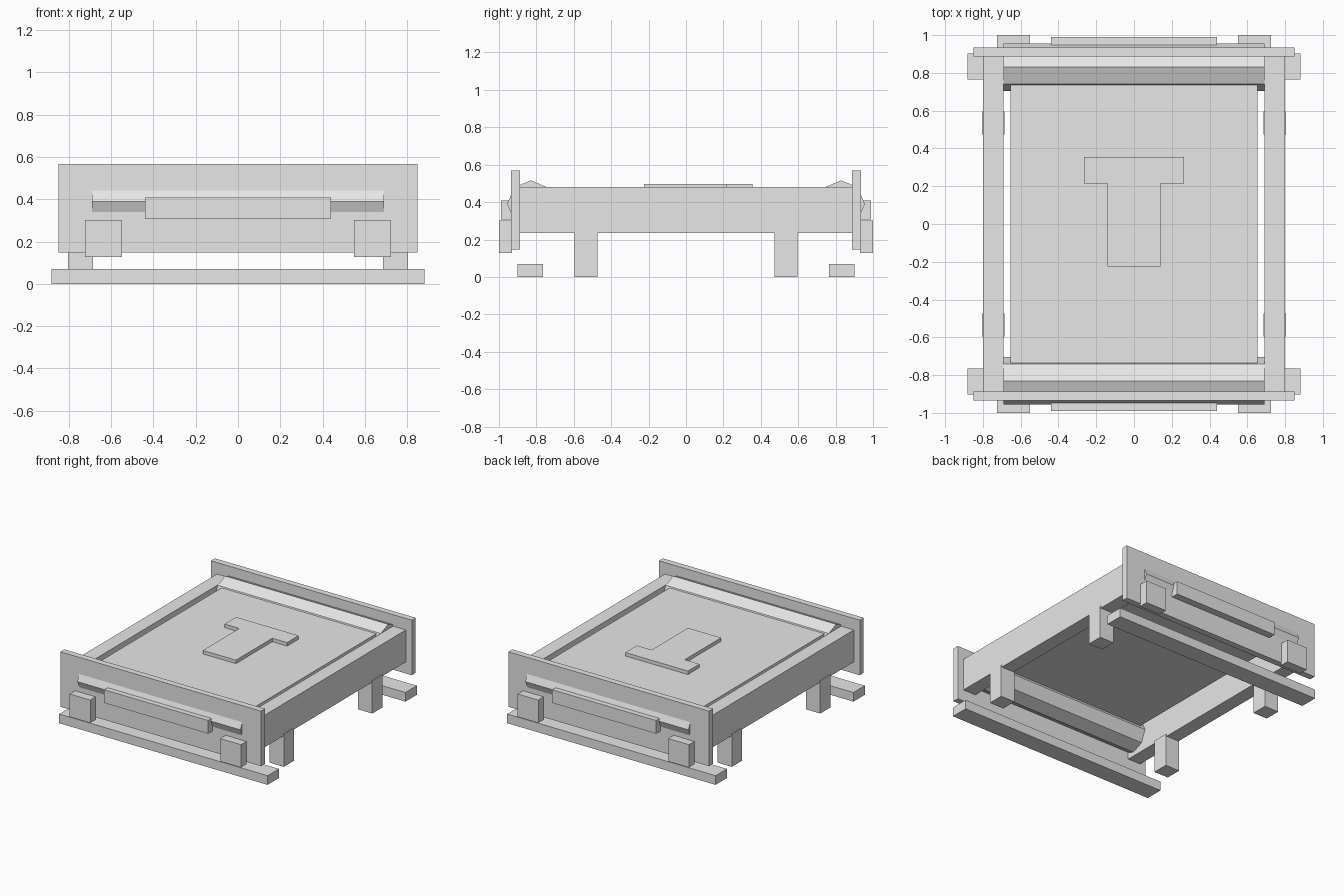
import bpy
import bmesh
import math
from mathutils import Matrix

cube = bpy.data.objects.get("Cube")
if cube:
    bpy.data.objects.remove(cube, do_unlink=True)

grey = bpy.data.materials.new("light_grey")
grey.use_nodes = True
COLOUR = (0.8, 0.8, 0.8, 1)
grey.diffuse_color = COLOUR
grey.node_tree.nodes["Principled BSDF"].inputs["Base Color"].default_value = COLOUR


def finish(name, bm):
    bmesh.ops.recalc_face_normals(bm, faces=bm.faces)
    mesh = bpy.data.meshes.new(name)
    bm.to_mesh(mesh)
    bm.free()
    mesh.materials.append(grey)
    obj = bpy.data.objects.new(name, mesh)
    bpy.context.collection.objects.link(obj)
    return obj


def box(name, x, y, z):
    """Box from (min, max) ranges on each axis."""
    bm = bmesh.new()
    bmesh.ops.create_cube(bm, size=1)
    for v in bm.verts:
        for i, (low, high) in enumerate((x, y, z)):
            v.co[i] = low if v.co[i] < 0 else high
    return finish(name, bm)


def span(sign, near, far):
    return tuple(sorted((sign * near, sign * far)))


# Floating deck between the rails
box("deck", (-0.655, 0.655), (-0.83, 0.83), (0.41, 0.47))

# Raised pad with a wide head and a narrower stem
outline = [(-0.14, -0.225), (0.14, -0.225), (0.14, 0.215), (0.265, 0.215)]
outline += [(0.265, 0.355), (-0.265, 0.355), (-0.265, 0.215), (-0.14, 0.215)]
bm = bmesh.new()
face = bm.faces.new([bm.verts.new((x, y, 0.47)) for x, y in outline])
raised = bmesh.ops.extrude_face_region(bm, geom=[face])["geom"]
for item in raised:
    if isinstance(item, bmesh.types.BMVert):
        item.co.z = 0.497
finish("raised_pad", bm)

# Front and back ends
for end, s in (("front", -1), ("back", 1)):
    box(end + "_end_panel", (-0.85, 0.85), span(s, 0.887, 0.935), (0.147, 0.568))
    box(end + "_floor_bar", (-0.882, 0.882), span(s, 0.765, 0.902), (0, 0.07))
    box(end + "_plate", (-0.44, 0.44), span(s, 0.93, 0.99), (0.307, 0.408))

    # Eight-sided roller passing partly through the end panel
    bm = bmesh.new()
    bmesh.ops.create_cone(bm, cap_ends=True, segments=8, radius1=0.126,
                          radius2=0.126, depth=1.38)
    bmesh.ops.rotate(bm, verts=bm.verts, matrix=Matrix.Rotation(math.pi / 2, 3, "Y"))
    bmesh.ops.translate(bm, verts=bm.verts, vec=(0, s * 0.83, 0.39))
    finish(end + "_roller", bm)

    for side, t in (("right", -1), ("left", 1)):
        box(f"{end}_{side}_block", span(t, 0.55, 0.725), span(s, 0.93, 1.0), (0.128, 0.303))
        box(f"{end}_{side}_leg", span(t, 0.685, 0.805), span(s, 0.473, 0.595), (0, 0.25))

# Side rails
for side, t in (("right", -1), ("left", 1)):
    box(side + "_rail", span(t, 0.692, 0.8), (-0.89, 0.89), (0.235, 0.48))
